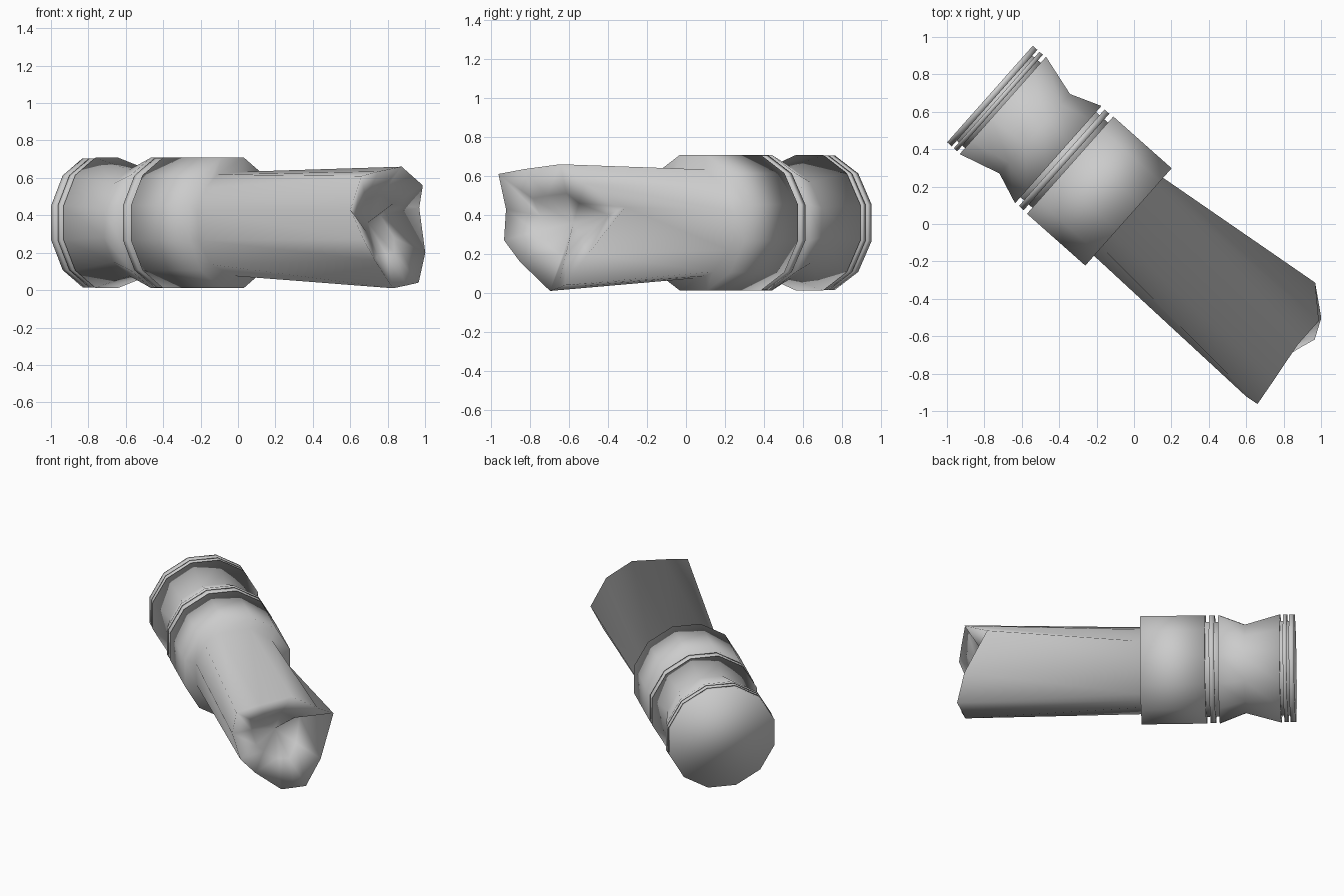
import bpy, bmesh, math
from mathutils import Vector

cube = bpy.data.objects.get("Cube")
if cube:
    bpy.data.objects.remove(cube, do_unlink=True)

# Frame of the shell: distance along its axis, sideways offset, height offset
BASE = Vector((-0.77, 0.695, 0.36))
AXIS = Vector((0.748, -0.664, 0)).normalized()
SIDE = Vector((-AXIS.y, AXIS.x, 0))
SIDES = 12

metal = bpy.data.materials.new("plain grey")
metal.use_nodes = True
grey = (0.6, 0.6, 0.6, 1)
metal.diffuse_color = grey
metal.node_tree.nodes["Principled BSDF"].inputs["Base Color"].default_value = grey


def place(t, lat, up):
    return BASE + AXIS * t + SIDE * lat + Vector((0, 0, up))


def ring(t, r):
    angles = [math.tau * (i + 0.5) / SIDES for i in range(SIDES)]
    return [place(t, r * math.cos(a), r * math.sin(a)) for a in angles]


def loft(name, rings, tip=None):
    """Skin a row of rings; close the far end flat or with a sunken tip."""
    bm = bmesh.new()
    loops = [[bm.verts.new(p) for p in pts] for pts in rings]
    for a, b in zip(loops, loops[1:]):
        for i in range(SIDES):
            j = (i + 1) % SIDES
            bm.faces.new((a[i], a[j], b[j], b[i]))
    bm.faces.new(loops[0])
    last = loops[-1]
    if tip is None:
        bm.faces.new(last)
    else:
        centre = bm.verts.new(tip)
        for i in range(SIDES):
            bm.faces.new((last[i], last[(i + 1) % SIDES], centre))
    bmesh.ops.recalc_face_normals(bm, faces=bm.faces)
    for face in bm.faces:
        face.smooth = True
    mesh = bpy.data.meshes.new(name)
    bm.to_mesh(mesh)
    bm.free()
    mesh.materials.append(metal)
    bpy.context.collection.objects.link(bpy.data.objects.new(name, mesh))


# Thin discs at the base and between cup and collar
for name, start, end in (("base_disc", 0, 0.033), ("rim_disc", 0.048, 0.072),
                         ("middle_disc", 0.513, 0.547)):
    loft(name, [ring(start, 0.357), ring(end, 0.357)])

# Inner cores seen in the grooves
loft("rim_core", [ring(0.01, 0.315), ring(0.12, 0.315)])
loft("middle_core", [ring(0.45, 0.315), ring(0.6, 0.315)])

# Waisted cup
loft("waisted_cup", [ring(0.092, 0.36), ring(0.32, 0.294), ring(0.488, 0.36)])

# Torn mouth as (side, up, along), counter-clockwise from the right
mouth = [
    (0.4, 0.08, 1.97), (0.26, 0.2, 2.12), (0.09, 0.3, 2.12), (-0.13, 0.275, 2.15),
    (-0.29, 0.25, 2.17), (-0.3, 0.07, 2.1), (-0.26, -0.09, 2.16), (-0.16, -0.2, 2.15),
    (0.02, -0.35, 2.12), (0.1, -0.335, 2.145), (0.17, -0.32, 2.17), (0.28, -0.16, 2.12),
]
root = []
for lat, up, along in mouth:
    a = math.atan2(up, lat)
    root.append(place(0.99, 0.285 * math.cos(a), 0.285 * math.sin(a)))
lip = [place(along, lat, up) for lat, up, along in mouth]
fold = [place(along - 0.1, lat * 0.5, up * 0.5) for lat, up, along in mouth]

# Straight collar running into the crumpled tube with a sunken mouth
loft("collar_and_crumpled_tube",
     [ring(0.573, 0.36), ring(0.99, 0.36), root, lip, fold], tip=place(1.94, 0.02, 0))
